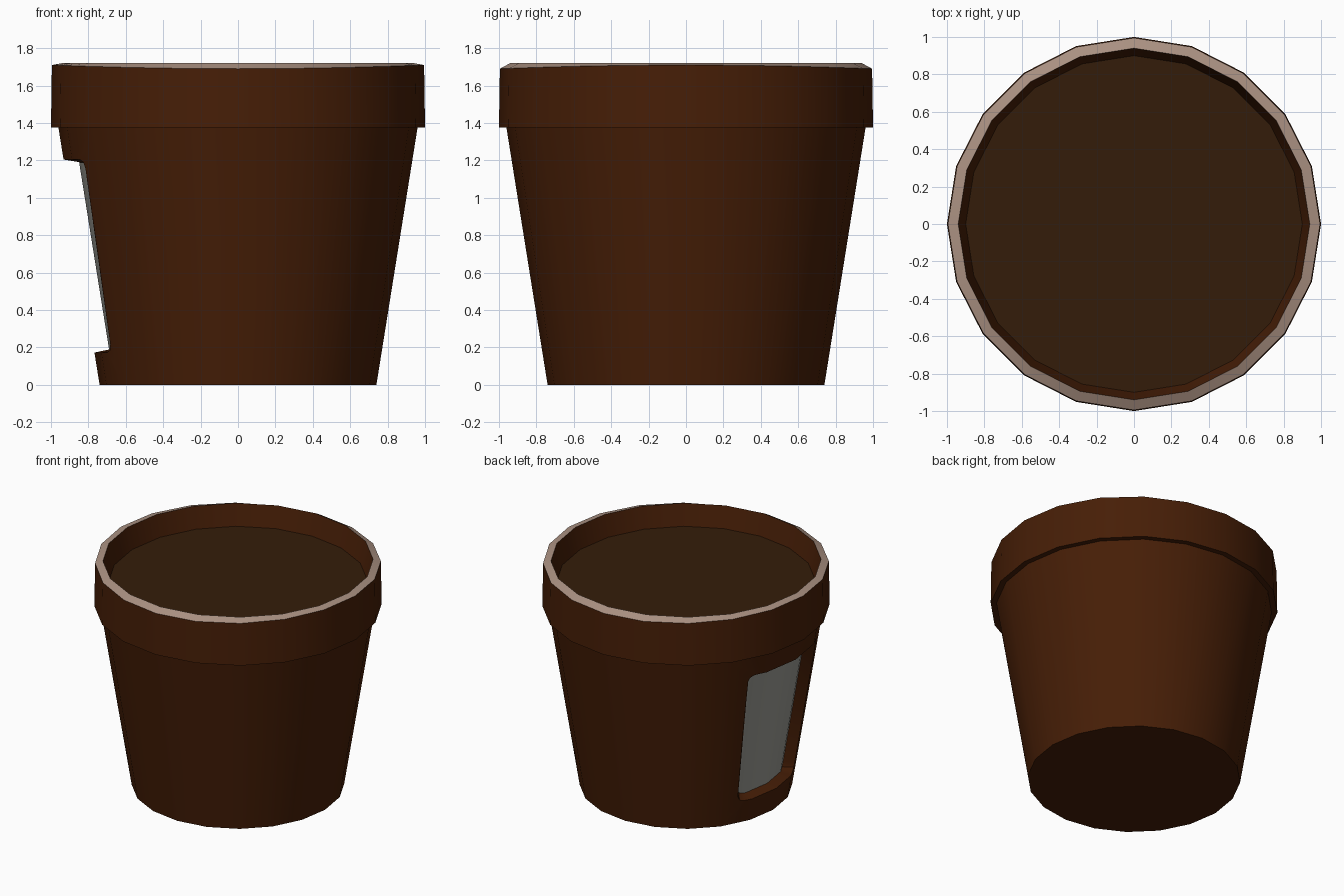
import bpy, bmesh, math

if "Cube" in bpy.data.objects:
    bpy.data.objects.remove(bpy.data.objects["Cube"])

SIDES = 20
STEP = 2 * math.pi / SIDES


def material(name, rgb):
    m = bpy.data.materials.new(name)
    m.diffuse_color = (*rgb, 1)
    m.use_nodes = True
    m.node_tree.nodes["Principled BSDF"].inputs["Base Color"].default_value = m.diffuse_color
    return m


clay = material("clay", (0.062, 0.013, 0.002))
pale = material("pale_rim", (0.40, 0.28, 0.22))
earth = material("earth", (0.034, 0.012, 0.003))
grey = material("panel_grey", (0.32, 0.32, 0.29))


def make_object(name, bm, mats):
    bmesh.ops.recalc_face_normals(bm, faces=bm.faces)
    mesh = bpy.data.meshes.new(name)
    bm.to_mesh(mesh)
    bm.free()
    ob = bpy.data.objects.new(name, mesh)
    bpy.context.collection.objects.link(ob)
    for m in mats:
        mesh.materials.append(m)
    return ob


def smooth(ob):
    bpy.ops.object.select_all(action='DESELECT')
    ob.select_set(True)
    bpy.context.view_layer.objects.active = ob
    bpy.ops.object.shade_smooth_by_angle(angle=math.radians(30))


def wall_radius(z):
    return 0.74 + 0.22 * z / 1.375


def side_point(degrees, depth, z):
    # point at a depth below the 20-sided wall, measured from the -x side
    a = math.radians(degrees)
    mid = (math.floor(a / STEP) + 0.5) * STEP
    r = (wall_radius(z) - depth) * math.cos(STEP / 2) / math.cos(a - mid)
    return (-r * math.cos(a), r * math.sin(a), z)


# Pot: tapered body, overhanging rim, pale lip and soil surface
profile = [(0.74, 0), (0.96, 1.375), (1.0, 1.375), (0.995, 1.70),
           (0.94, 1.72), (0.90, 1.56)]
band_mats = [0, 0, 0, 1, 0]
bm = bmesh.new()
rings = [[bm.verts.new((r * math.cos(i * STEP), r * math.sin(i * STEP), z))
          for i in range(SIDES)] for r, z in profile]
for i, v in enumerate(rings[3]):          # slightly uneven lip
    v.co.z += 0.01 * math.cos(2 * i * STEP)
for low, high, mat in zip(rings, rings[1:], band_mats):
    for i in range(SIDES):
        j = (i + 1) % SIDES
        bm.faces.new((low[i], low[j], high[j], high[i])).material_index = mat
bm.faces.new(rings[0])
bm.faces.new(rings[-1]).material_index = 2
pot = make_object("pot", bm, [clay, pale, earth])

# Cutter for the window recess: flared sides and rounded corners
DEPTH = 0.085
inner = ([-23.5, -18, 0, 18, 23.5], DEPTH, 0.19, 1.19)
outer = ([-29.5, -18, 0, 18, 29.5], -DEPTH, 0.155, 1.22)


def column(bm, shape, k):
    angles, depth, z0, z1 = shape
    return [bm.verts.new(side_point(angles[k], depth, z)) for z in (z0, z1)]


bm = bmesh.new()
loops = []
for k in range(5):
    a, b = column(bm, inner, k), column(bm, outer, k)
    loops.append([a[0], b[0], b[1], a[1]])
for p, q in zip(loops, loops[1:]):
    for k in range(4):
        n = (k + 1) % 4
        bm.faces.new((p[k], p[n], q[n], q[k]))
bm.faces.new(loops[0])
bm.faces.new(loops[-1])
corners = [bm.edges.get(pair) for l in (loops[0], loops[-1])
           for pair in ((l[0], l[1]), (l[2], l[3]))]
bmesh.ops.bevel(bm, geom=corners, offset=0.045, segments=2, profile=0.5,
                affect='EDGES')
cutter = make_object("recess_cutter", bm, [clay])
cutter.hide_render = True

cut = pot.modifiers.new("recess", 'BOOLEAN')
cut.operation = 'DIFFERENCE'
cut.solver = 'EXACT'
cut.object = cutter
bpy.context.view_layer.objects.active = pot
bpy.ops.object.modifier_apply(modifier=cut.name)
bpy.data.objects.remove(cutter)
smooth(pot)

# Grey panel lining the back of the recess
bm = bmesh.new()
cols = [column(bm, (inner[0], DEPTH - 0.004, 0.19, 1.19), k) for k in range(5)]
for p, q in zip(cols, cols[1:]):
    bm.faces.new((p[0], p[1], q[1], q[0]))
panel = make_object("window_panel", bm, [grey])
if panel.data.polygons[0].normal.x > 0:
    panel.data.flip_normals()
smooth(panel)
